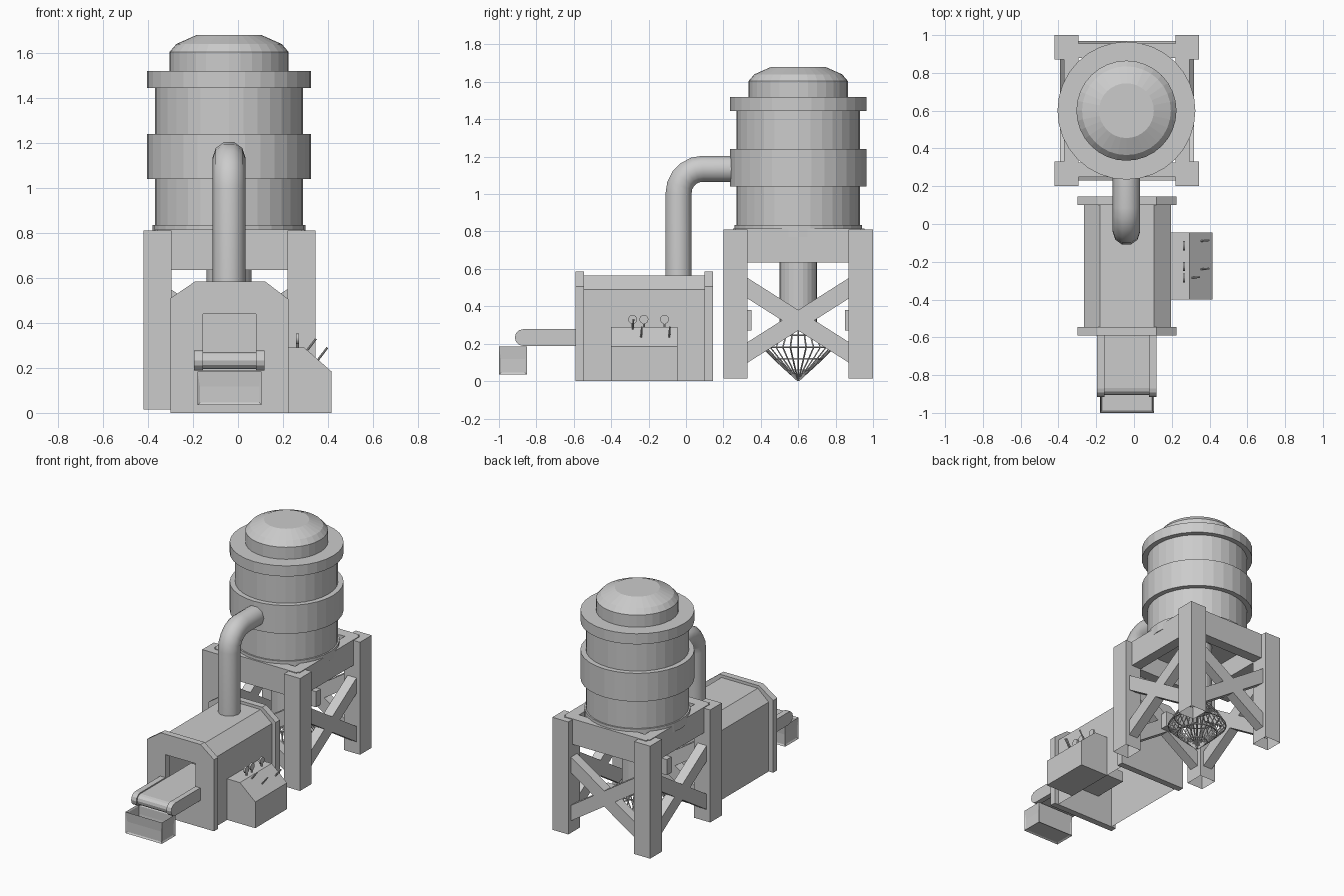
import bpy, bmesh, math
from mathutils import Vector, Matrix

if "Cube" in bpy.data.objects:
    bpy.data.objects.remove(bpy.data.objects["Cube"])

CX, TY = -0.04, 0.60          # machine centre line, tank centre


def finish(name, bm):
    bmesh.ops.recalc_face_normals(bm, faces=bm.faces)
    me = bpy.data.meshes.new(name)
    bm.to_mesh(me)
    bm.free()
    ob = bpy.data.objects.new(name, me)
    bpy.context.collection.objects.link(ob)
    return ob


def box(name, x0, x1, y0, y1, z0, z1, open_bottom=False):
    bm = bmesh.new()
    m = Matrix.Translation(((x0 + x1) / 2, (y0 + y1) / 2, (z0 + z1) / 2)) @ \
        Matrix.Diagonal((x1 - x0, y1 - y0, z1 - z0, 1))
    bmesh.ops.create_cube(bm, size=1, matrix=m)
    if open_bottom:
        bm.normal_update()
        bmesh.ops.delete(bm, geom=[f for f in bm.faces if f.normal.z < -0.9], context='FACES')
    return finish(name, bm)


def prism(name, pts, a, b, axis='y', shell=False):
    """Extrude a profile along x or y; a shell has no end caps and no floor."""
    bm = bmesh.new()
    place = (lambda u, v, d: (u, d, v)) if axis == 'y' else (lambda u, v, d: (d, u, v))
    A = [bm.verts.new(place(u, v, a)) for u, v in pts]
    B = [bm.verts.new(place(u, v, b)) for u, v in pts]
    n = len(pts)
    for i in range(n - 1 if shell else n):
        j = (i + 1) % n
        bm.faces.new((A[i], A[j], B[j], B[i]))
    if not shell:
        bm.faces.new(A)
        bm.faces.new(B)
    return finish(name, bm)


def lathe(name, prof, n, caps=True):
    bm = bmesh.new()
    rings = [[bm.verts.new((CX + r * math.cos(2 * math.pi * i / n),
                            TY + r * math.sin(2 * math.pi * i / n), z)) for i in range(n)]
             for r, z in prof]
    for p, q in zip(rings, rings[1:]):
        for i in range(n):
            j = (i + 1) % n
            bm.faces.new((p[i], p[j], q[j], q[i]))
    if caps:
        bm.faces.new(rings[0])
        bm.faces.new(rings[-1])
    return finish(name, bm)


def rod(name, p, q, r, n=8):
    p, q = Vector(p), Vector(q)
    d = q - p
    bm = bmesh.new()
    m = Matrix.Translation((p + q) / 2) @ d.to_track_quat('Z', 'Y').to_matrix().to_4x4()
    bmesh.ops.create_cone(bm, cap_ends=True, segments=n, radius1=r, radius2=r,
                          depth=d.length, matrix=m)
    return finish(name, bm)


# Tank with bands and domed lid
lathe("tank", [(.34, .77), (.34, .835), (.33, .835), (.33, 1.04), (.365, 1.04), (.365, 1.24),
               (.33, 1.24), (.33, 1.445), (.365, 1.445), (.365, 1.52), (.265, 1.52),
               (.265, 1.605), (.235, 1.64), (.145, 1.68)], 32)

# Outlet pipe and wire strainer basket below the tank
lathe("outlet_pipe", [(.10, .31), (.10, .77)], 24)
basket = lathe("strainer_basket", [(.004, .005), (.065, .06), (.13, .12), (.19, .18),
                                   (.15, .245), (.10, .31)], 28, caps=False)
wire = basket.modifiers.new("wire", 'WIREFRAME')
wire.thickness = 0.009

# Four legs and the top frame
LX, LY = (-.3575, .2825), (.265, .935)
for x in LX:
    for y in LY:
        box("leg", x - .0625, x + .0625, y - .065, y + .065, .015, .81, True)
for x0, x1 in ((-.37, -.295), (.22, .295)):
    box("side_beam", x0, x1, .265, .935, .635, .815)
for y0, y1 in ((.25, .325), (.88, .955)):
    box("cross_beam", -.3575, .2825, y0, y1, .635, .815)

# Crossed braces on all four sides, with a joint plate at each crossing
for s in (1, -1):
    for x in LX:
        prism("side_brace", [(TY - .30, .325 + s * .19 - .055), (TY + .30, .325 - s * .19 - .055),
                             (TY + .30, .325 - s * .19 + .055), (TY - .30, .325 + s * .19 + .055)],
              x - .035, x + .035, 'x')
    for y in LY:
        prism("end_brace", [(CX - .29, .325 + s * .19 - .055), (CX + .29, .325 - s * .19 - .055),
                            (CX + .29, .325 - s * .19 + .055), (CX - .29, .325 + s * .19 + .055)],
              y - .035, y + .035, 'y')
for y0, y1 in ((.27, .35), (.85, .93)):
    box("brace_joint", CX - .055, CX + .055, y0, y1, .27, .38)

# Elbow pipe from the machine to the tank
path = [(-.04, .55), (-.04, 1.0)]
path += [(.09 - .13 * math.cos(a), 1.005 + .13 * math.sin(a))
         for a in [math.radians(d) for d in (18, 36, 54, 72, 90)]] + [(.28, 1.135)]
cu = bpy.data.curves.new("elbow_pipe", 'CURVE')
cu.dimensions = '3D'
cu.bevel_depth = .073
cu.bevel_resolution = 3
cu.use_fill_caps = True
sp = cu.splines.new('POLY')
sp.points.add(len(path) - 1)
for pt, (y, z) in zip(sp.points, path):
    pt.co = (CX, y, z, 1)
bpy.context.collection.objects.link(bpy.data.objects.new("elbow_pipe", cu))

# Machine housing: hollow body, framed ends, front opening
prism("housing", [(-.265, 0), (-.265, .49), (-.18, .565), (.105, .565), (.195, .49), (.195, 0)],
      -.56, .12, shell=True)
outer = [(-.30, 0), (-.30, .51), (-.19, .585), (.12, .585), (.225, .505), (.225, 0)]
prism("back_frame", outer, .10, .145)
prism("front_frame", outer + [(.08, 0), (.08, .44), (-.155, .44), (-.155, 0)], -.59, -.545)
box("front_sill", -.155, .08, -.59, -.545, 0, .19)


# Conveyor with side rails
def nose(y0, y1, z0, z1):
    r, zc = (z1 - z0) / 2, (z0 + z1) / 2
    arc = [(y0 + r - r * math.sin(a), zc - r * math.cos(a))
           for a in [math.pi * i / 6 for i in range(7)]]
    return arc + [(y1, z1), (y1, z0)]


prism("conveyor_belt", nose(-.905, -.30, .195, .27), -.156, .081, 'x')
for x0, x1 in ((-.195, -.155), (.08, .118)):
    prism("conveyor_rail", nose(-.915, -.58, .188, .278), x0, x1, 'x')

# Collecting bin: panelled sides, open top
bin_ob = box("collecting_bin", -.18, .105, -1.0, -.85, .035, .185)
bm = bmesh.new()
bm.from_mesh(bin_ob.data)
bm.normal_update()
for f in list(bm.faces):
    deep = f.normal.z > .9
    bmesh.ops.inset_individual(bm, faces=[f], thickness=.015)
    bmesh.ops.translate(bm, verts=f.verts, vec=-f.normal * (.12 if deep else .006))
bm.to_mesh(bin_ob.data)
bm.free()

# Control console with dials and levers
prism("console", [(.195, 0), (.415, 0), (.415, .185), (.295, .29), (.195, .29)], -.40, -.045)
for y in (-.285, -.225, -.115):
    rod("dial", (.259, y, .33), (.271, y, .33), .024, 16)
    rod("dial_stem", (.265, y, .28), (.265, y, .31), .006)
for x, y, z in ((.305, -.285, .275), (.355, -.24, .235), (.355, -.09, .235)):
    rod("lever", (x, y, z), (x + .042, y + .004, z + .055), .005)
